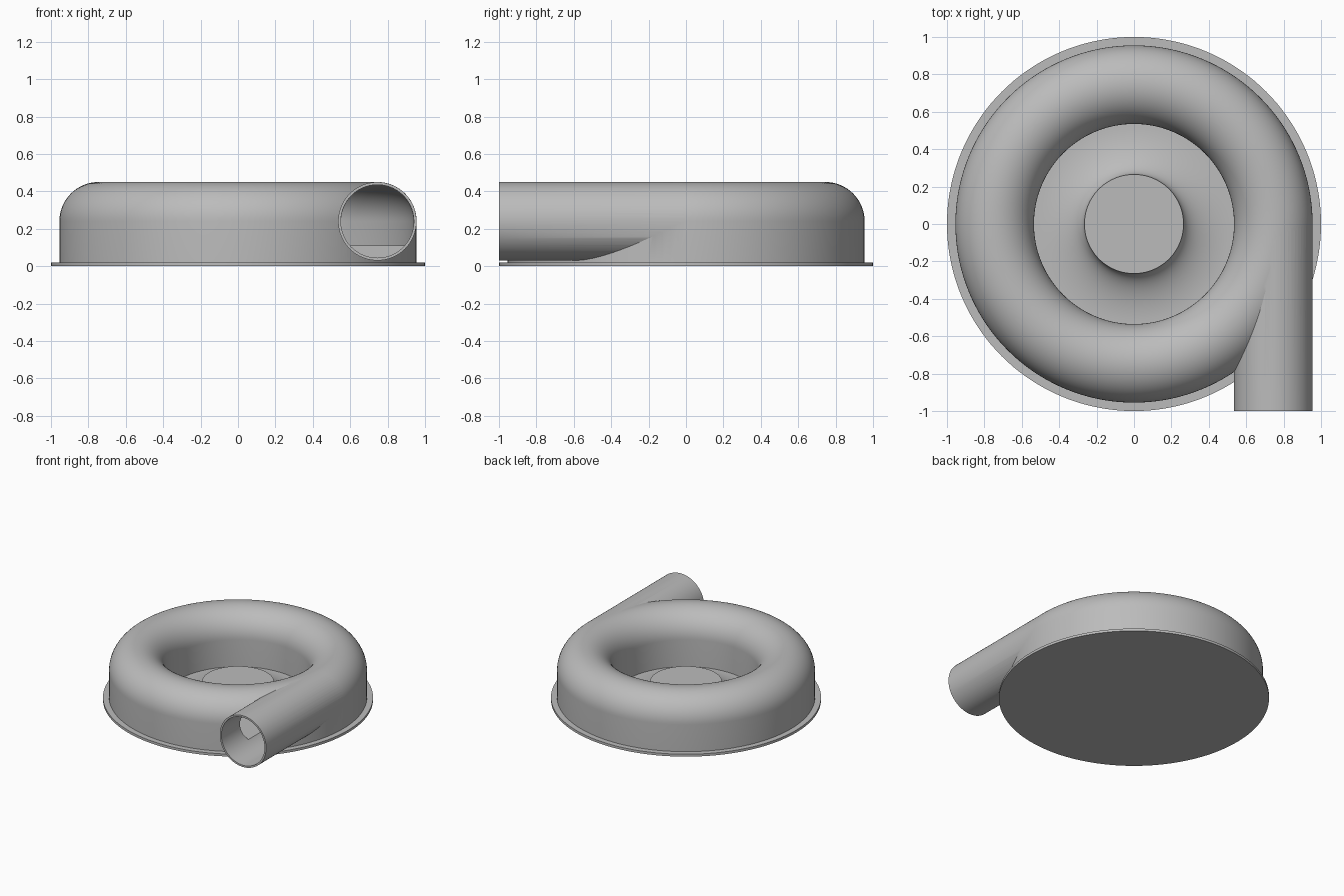
import bpy, bmesh
from math import sin, cos, pi, radians
from mathutils import Matrix, Vector

if "Cube" in bpy.data.objects:
    bpy.data.objects.remove(bpy.data.objects["Cube"])

grey = bpy.data.materials.new("cast_grey")
grey.use_nodes = True
colour = (0.5, 0.5, 0.5, 1)
grey.diffuse_color = colour
grey.node_tree.nodes["Principled BSDF"].inputs["Base Color"].default_value = colour

RING, TUBE, AXIS = 0.745, 0.21, 0.24   # volute radius, tube radius, tube height
STEPS = 144


def make(name, bm):
    bmesh.ops.remove_doubles(bm, verts=bm.verts, dist=1e-5)
    bmesh.ops.recalc_face_normals(bm, faces=bm.faces)
    mesh = bpy.data.meshes.new(name)
    bm.to_mesh(mesh)
    bm.free()
    mesh.materials.append(grey)
    ob = bpy.data.objects.new(name, mesh)
    bpy.context.collection.objects.link(ob)
    return ob


def lathe(name, profile, closed=False):
    bm = bmesh.new()
    vs = [bm.verts.new((r, 0, z)) for r, z in profile]
    pairs = list(zip(vs, vs[1:])) + ([(vs[-1], vs[0])] if closed else [])
    edges = [bm.edges.new(p) for p in pairs]
    bmesh.ops.spin(bm, geom=vs + edges, cent=(0, 0, 0), axis=(0, 0, 1),
                   angle=2 * pi, steps=STEPS, use_merge=True)
    return make(name, bm)


def rod(name, radius, y0, y1):
    bm = bmesh.new()
    place = Matrix.Translation((RING, (y0 + y1) / 2, AXIS)) @ Matrix.Rotation(pi / 2, 4, 'X')
    bmesh.ops.create_cone(bm, cap_ends=True, segments=96, radius1=radius,
                          radius2=radius, depth=y1 - y0, matrix=place)
    return make(name, bm)


def arch(radius, floor):
    # half-round top on straight walls
    pts = [(RING + radius * cos(pi * i / 32), AXIS + radius * sin(pi * i / 32))
           for i in range(33)]
    return pts + [(RING - radius, floor), (RING + radius, floor)]


def boolean(ob, tool, operation):
    mod = ob.modifiers.new(operation.lower(), 'BOOLEAN')
    mod.operation, mod.solver, mod.object = operation, 'EXACT', tool
    bpy.context.view_layer.objects.active = ob
    bpy.ops.object.modifier_apply(modifier=mod.name)
    bpy.data.objects.remove(tool)


# Flat mounting plate
plate = lathe("base_plate", [(0, 0), (1, 0), (1, 0.02), (0, 0.02)])

# Hub with a flared foot
flare = [(0.535 - 0.27 * sin(pi / 2 * i / 20), 0.15 - 0.13 * cos(pi / 2 * i / 20))
         for i in range(21)]
hub = lathe("centre_hub", [(0, 0.01), (0.535, 0.01)] + flare + [(0, 0.15)])

# Hollow volute casing with its tangential outlet pipe
casing = lathe("volute_casing", arch(TUBE, 0.01), closed=True)
boolean(casing, rod("outlet_pipe", TUBE - 0.0005, -1, 0), 'UNION')
boolean(casing, lathe("channel_cutter", arch(0.194, 0.11), closed=True), 'DIFFERENCE')
boolean(casing, rod("bore_cutter", 0.195, -1.1, 0.005), 'DIFFERENCE')

for ob in (plate, hub, casing):
    bpy.ops.object.select_all(action='DESELECT')
    ob.select_set(True)
    bpy.context.view_layer.objects.active = ob
    bpy.ops.object.shade_smooth_by_angle(angle=radians(25))
